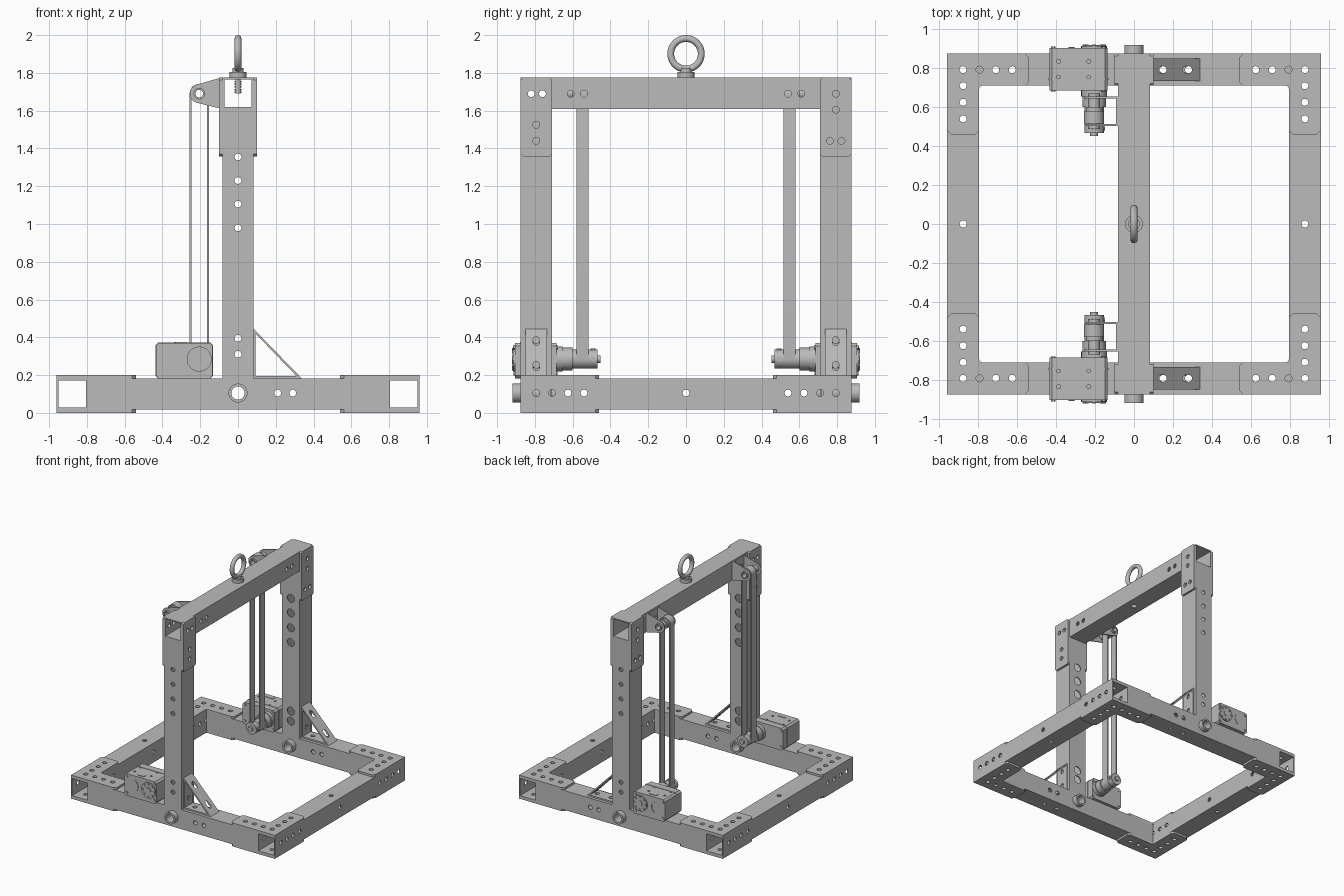
import bpy, bmesh
from math import cos, sin, radians, pi

if "Cube" in bpy.data.objects:
    bpy.data.objects.remove(bpy.data.objects["Cube"])

steel = bpy.data.materials.new("steel_grey")
steel.use_nodes = True
GREY = (0.5, 0.5, 0.5, 1)
steel.diffuse_color = GREY
steel.node_tree.nodes["Principled BSDF"].inputs["Base Color"].default_value = GREY
made = []
AXES = {"x": lambda u, v, w: (w, u, v), "y": lambda u, v, w: (u, w, v), "z": lambda u, v, w: (u, v, w)}


def finish(name, bm):
    bmesh.ops.recalc_face_normals(bm, faces=bm.faces)
    mesh = bpy.data.meshes.new(name)
    bm.to_mesh(mesh)
    bm.free()
    mesh.materials.append(steel)
    obj = bpy.data.objects.new(name, mesh)
    bpy.context.collection.objects.link(obj)
    made.append(obj)
    return obj


def add_prism(bm, outline, axis, a, b, inner=None):
    """Extrude an outline along an axis, with an optional matching inner loop."""
    put, n = AXES[axis], len(outline)
    loops = [[[bm.verts.new(put(u, v, w)) for u, v in loop] for w in (a, b)]
             for loop in ([outline, inner] if inner else [outline])]
    for lo, hi in loops:
        for i in range(n):
            j = (i + 1) % n
            bm.faces.new((lo[i], lo[j], hi[j], hi[i]))
    for end in (0, 1):
        if inner:
            o, k = loops[0][end], loops[1][end]
            for i in range(n):
                j = (i + 1) % n
                bm.faces.new((o[i], o[j], k[j], k[i]))
        else:
            bm.faces.new(loops[0][end])


def prism(name, outline, axis, a, b, inner=None):
    bm = bmesh.new()
    add_prism(bm, outline, axis, a, b, inner)
    return finish(name, bm)


def rect(u0, u1, v0, v1, c=0):
    if not c:
        return [(u0, v0), (u1, v0), (u1, v1), (u0, v1)]
    return [(u0 + c, v0), (u1 - c, v0), (u1, v0 + c), (u1, v1 - c),
            (u1 - c, v1), (u0 + c, v1), (u0, v1 - c), (u0, v0 + c)]


def arc(u, v, r, start, end, n):
    return [(u + r * cos(radians(start + (end - start) * i / n)),
             v + r * sin(radians(start + (end - start) * i / n))) for i in range(n + 1)]


def circle(u, v, r, n=32):
    return arc(u, v, r, 0, 360, n)[:-1]


def drill(obj, axis, points, r=0.018, a=-3, b=3):
    """Cut round holes along one axis."""
    bm = bmesh.new()
    for u, v in points:
        add_prism(bm, circle(u, v, r, 20), axis, a, b)
    cutter = finish("drill_cutter", bm)
    made.remove(cutter)
    cutter.hide_render = True
    mod = obj.modifiers.new("holes", "BOOLEAN")
    mod.operation, mod.solver, mod.object = "DIFFERENCE", "EXACT", cutter
    bpy.context.view_layer.objects.active = obj
    bpy.ops.object.modifier_apply(modifier=mod.name)
    bpy.data.objects.remove(cutter)


def tube(name, axis, u0, u1, v0, v1, a, b, wall=0.01):
    return prism(name, rect(u0, u1, v0, v1), axis, a, b,
                 rect(u0 + wall, u1 - wall, v0 + wall, v1 - wall))


def mirrored(obj, axis):
    """Add a mirrored copy across x, y or the given height plane."""
    i = "xyz".index(axis)
    bm = bmesh.new()
    bm.from_mesh(obj.data)
    for v in bm.verts:
        v.co[i] = (0.2 if axis == "z" else 0) - v.co[i]
    return finish(obj.name + "_mirror_" + axis, bm)


H = 0.0825                      # half width of the square tube
IN, MID, OUT = 0.71, 0.7925, 0.875
ends_y = [s * y for s in (-1, 1) for y in (0.54, 0.625, 0.71, 0.793)]

# Base side rails
rail = tube("side_rail", "y", 0.795, 0.96, 0.0175, 0.1825, -OUT, OUT)
drill(rail, "x", [(y, 0.105) for y in ends_y + [0]])
drill(rail, "z", [(0.8775, y) for y in ends_y + [0]])
mirrored(rail, "x")

# Corner plates above and below the base
plate = prism("corner_plate", [(0.96, OUT), (0.56, OUT), (0.54, 0.855), (0.54, 0.73), (0.56, IN),
              (0.78, IN), (0.791, 0.706), (0.795, 0.695), (0.795, 0.48), (0.815, 0.46),
              (0.94, 0.46), (0.96, 0.48)], "z", 0.1825, 0.2)
drill(plate, "z", [(x, MID) for x in (0.625, 0.71, 0.793, 0.8775)] + [(0.8775, y) for y in (0.54, 0.625, 0.71)])
for p in (plate, mirrored(plate, "z")):
    mirrored(mirrored(p, "x"), "y")
    mirrored(p, "y")

# Everything below is built at the back and mirrored to the front
first = len(made)
cross = tube("cross_rail", "x", IN, OUT, 0.0175, 0.1825, -0.795, 0.795)
drill(cross, "y", [(0.21, 0.105), (0.29, 0.105)])
drill(cross, "y", [(0, 0.105)], 0.045)
drill(cross, "z", [(s * x, MID) for s in (-1, 1) for x in (0.625, 0.71)] + [(0.15, MID), (0.28, MID)])
prism("pivot_bushing", circle(0, 0.105, 0.05), "y", 0.665, 0.918, circle(0, 0.105, 0.035))

# Upright with small outer and large inner holes
post = tube("upright", "z", -H, H, IN, OUT, 0.1825, 1.61)
heights = [(0, z) for z in (0.31, 0.395, 0.98, 1.105, 1.23, 1.355)]
drill(post, "y", heights)
drill(post, "y", heights, 0.034, 0.65, 0.76)

# Triangular gusset
gusset = prism("gusset", [(H, 0.1825), (0.338, 0.1825), (H, 0.445)], "y", 0.735, 0.85,
               [(H + 0.01, 0.1945), (0.31, 0.1945), (H + 0.01, 0.42)])
drill(gusset, "z", [(0.15, MID), (0.28, MID)])
drill(gusset, "x", [(MID, 0.385), (MID, 0.255)])

# Motor gearbox
AX, AZ = -0.205, 0.285
box = prism("gearbox", rect(-0.435, -0.135, 0.1825, 0.37, 0.015), "y", 0.685, 0.905)
drill(box, "z", [(x, y) for x in (-0.387, -0.233) for y in (0.754, 0.836)], 0.01, 0.355, 0.5)
prism("gearbox_seam", rect(-0.438, -0.132, 0.1825, 0.373, 0.015), "y", 0.74, 0.75)
prism("gearbox_slot_plate", [(-0.34, 0.855), (-0.27, 0.855), (-0.27, 0.88), (-0.33, 0.88)], "z", 0.368, 0.374)
prism("gearbox_cover", circle(AX, AZ, 0.066), "y", 0.655, 0.915)
prism("gearbox_cover_boss", circle(AX, AZ, 0.025), "y", 0.91, 0.92)
bolts = bmesh.new()
for u, v in circle(AX, AZ, 0.052, 8):
    add_prism(bolts, circle(u, v, 0.008, 10), "y", 0.91, 0.922)
for u in (-0.415, -0.155):
    for v in (0.21, 0.347):
        add_prism(bolts, circle(u, v, 0.012, 12), "y", 0.68, 0.912)
finish("gearbox_bolts", bolts)
prism("gearbox_rib", arc(-0.36, AZ, 0.055, -60, 60, 10) + arc(-0.36, AZ, 0.048, 60, -60, 10), "y", 0.9, 0.909)

# Drive shaft, hub and collar
for name, r, a, b in (("drive_hub", 0.06, 0.6, 0.66), ("hub_neck", 0.05, 0.58, 0.602),
                      ("drive_pulley", 0.042, 0.515, 0.585),
                      ("shaft_collar", 0.05, 0.468, 0.515), ("shaft_tip", 0.02, 0.452, 0.47)):
    prism(name, circle(AX, AZ, r), "y", a, b)
prism("collar_screw", circle(AX, 0.492, 0.013, 12), "z", 0.285, 0.342)
prism("collar_side_screw", circle(0.492, AZ, 0.013, 12), "x", -0.205, -0.15)

# Belt loop
PZ = 1.69


def loop(r):
    return arc(AX, PZ, r, 0, 180, 16) + arc(AX, AZ, r, 180, 360, 16)


prism("belt", loop(0.051), "y", 0.517, 0.58, loop(0.041))

# Idler pulley and its bracket
prism("idler_pulley", circle(AX, PZ, 0.042), "y", 0.516, 0.6, circle(AX, PZ, 0.02))
prism("idler_axle", circle(AX, PZ, 0.03), "y", 0.488, 0.67, circle(AX, PZ, 0.02))
cheek = arc(AX, PZ, 0.05, 110, 250, 14) + [(-0.1, 1.613), (-H, 1.613), (-H, 1.772), (-0.1, 1.772)]
for a in (0.503, 0.645):
    side = prism("idler_bracket_cheek", cheek, "y", a, a + 0.01)
    drill(side, "y", [(AX, PZ)], 0.022)
back = prism("idler_bracket_back", rect(0.503, 0.655, 1.613, 1.772), "x", -0.0925, -H)
drill(back, "x", [(0.54, PZ), (0.61, PZ)])

for obj in made[first:]:
    mirrored(obj, "y")

# Top beam
beam = tube("top_beam", "y", -H, H, 1.61, 1.775, -OUT, OUT)
drill(beam, "x", [(s * y, PZ) for s in (-1, 1) for y in (0.54, 0.61)] + [(-0.82, PZ), (-0.76, PZ)])
drill(beam, "z", [(0, 0)], 0.025, 1.5, 1.65)

# Side plates joining beam and uprights
holes = {1: [(0.793, PZ), (0.793, 1.605), (0.762, 1.44), (0.823, 1.44)],
         -1: [(-0.82, PZ), (-0.76, PZ), (-0.793, 1.525), (-0.793, 1.44)]}
for s, pts in holes.items():
    lo, hi = sorted((s * IN, s * OUT))
    splice = prism("splice_plate", rect(lo, hi, 1.358, 1.775, 0.012), "x", H, 0.1)
    drill(splice, "x", pts)
    mirrored(splice, "x")

# Lifting eye with threaded shank
bpy.ops.mesh.primitive_torus_add(major_segments=48, minor_segments=16, major_radius=0.081,
                                 minor_radius=0.018, location=(0, 0, 1.901), rotation=(0, pi / 2, 0))
eye = bpy.context.object
eye.name = "lifting_eye"
eye.data.materials.append(steel)
made.append(eye)
prism("eye_flange", circle(0, 0, 0.045), "z", 1.775, 1.805)
prism("eye_neck", circle(0, 0, 0.03), "z", 1.8, 1.826)
prism("eye_shank", circle(0, 0, 0.013), "z", 1.69, 1.78)
for i in range(6):
    prism("shank_thread", circle(0, 0, 0.018, 20), "z", 1.694 + i * 0.014, 1.702 + i * 0.014)

# Smooth the round parts, keep the edges sharp
bpy.ops.object.select_all(action="DESELECT")
for obj in made:
    obj.select_set(True)
bpy.context.view_layer.objects.active = eye
bpy.ops.object.shade_smooth_by_angle(angle=radians(30))
